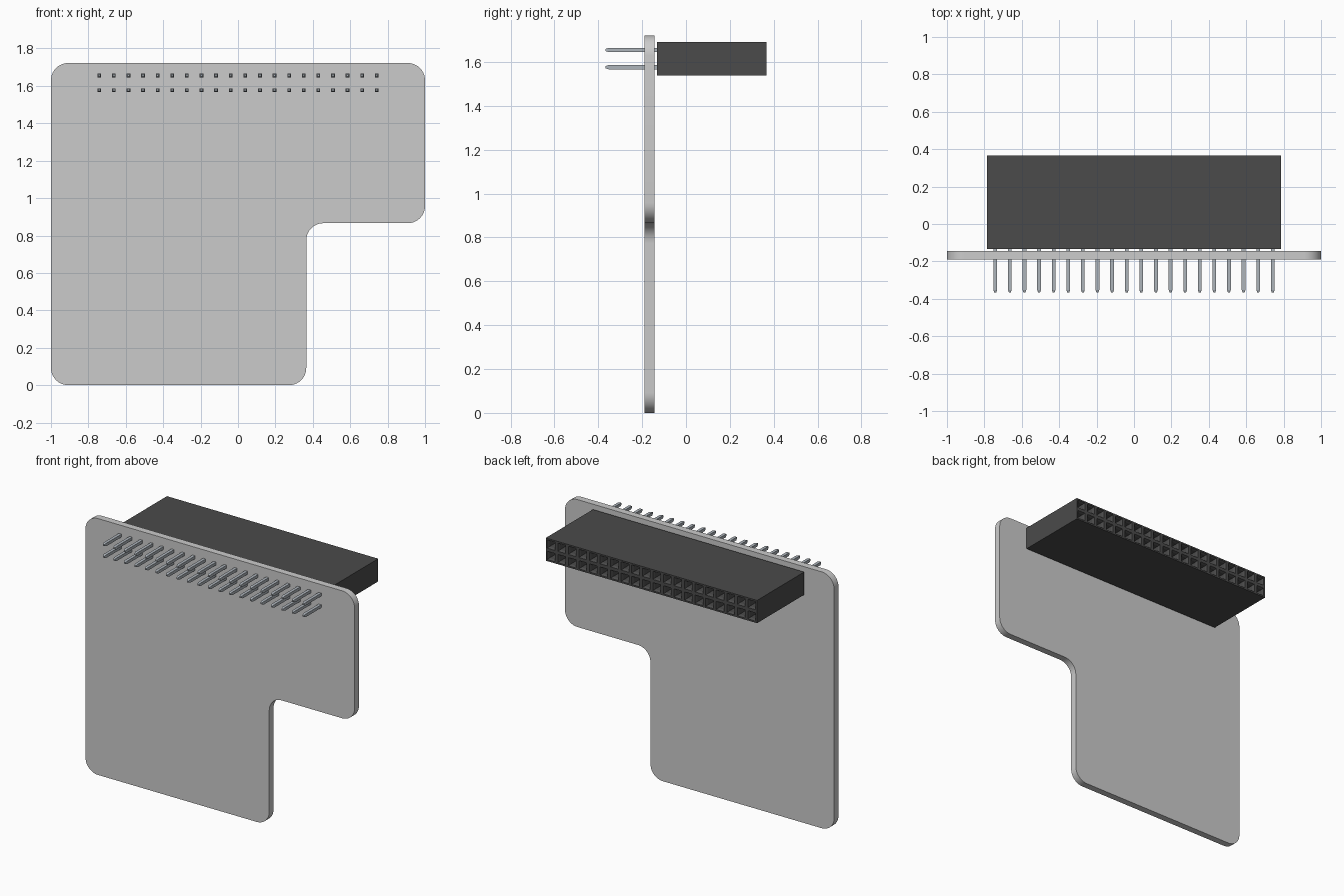
import bpy, bmesh, math
from mathutils import Vector, Matrix

if "Cube" in bpy.data.objects:
    bpy.data.objects.remove(bpy.data.objects["Cube"])

PITCH = 0.0781
ROW_Z = 1.616          # centre height of the connector
HEADER_W, HEADER_H = 1.57, 0.153
HEADER_Y0, HEADER_Y1 = -0.133, 0.367


def material(name, rgb):
    m = bpy.data.materials.new(name)
    m.diffuse_color = (*rgb, 1)
    m.use_nodes = True
    m.node_tree.nodes["Principled BSDF"].inputs["Base Color"].default_value = m.diffuse_color
    return m


def finish(bm, name, mat=None):
    bmesh.ops.recalc_face_normals(bm, faces=bm.faces)
    mesh = bpy.data.meshes.new(name)
    bm.to_mesh(mesh)
    bm.free()
    ob = bpy.data.objects.new(name, mesh)
    bpy.context.collection.objects.link(ob)
    if mat:
        mesh.materials.append(mat)
    return ob


def rounded(corners, r, steps=10):
    pts = []
    for i, p in enumerate(corners):
        p = Vector(p)
        a = (Vector(corners[i - 1]) - p).normalized()
        b = (Vector(corners[(i + 1) % len(corners)]) - p).normalized()
        c = p + r * (a + b)
        for k in range(steps + 1):
            t = math.pi / 2 * k / steps
            pts.append(c - r * (b * math.cos(t) + a * math.sin(t)))
    return pts


# circuit board: L-shaped plate with rounded corners
outline = rounded([(-1, 0), (0.365, 0), (0.365, 0.866), (1, 0.866),
                   (1, 1.722), (-1, 1.722)], 0.092)
bm = bmesh.new()
face = bm.faces.new([bm.verts.new((p.x, -0.19, p.y)) for p in outline])
ext = bmesh.ops.extrude_face_region(bm, geom=[face], use_keep_orig=True)
bmesh.ops.translate(bm, vec=(0, 0.046, 0),
                    verts=[g for g in ext["geom"] if isinstance(g, bmesh.types.BMVert)])
board = finish(bm, "board")
bpy.context.view_layer.objects.active = board
board.select_set(True)
bpy.ops.object.shade_smooth_by_angle(angle=math.radians(30))

# connector housing: block whose back face is a grid of sockets
bm = bmesh.new()
bmesh.ops.create_grid(bm, x_segments=20, y_segments=2, size=0.5)
place = (Matrix.Translation((0, HEADER_Y1, ROW_Z))
         @ Matrix.Rotation(-math.pi / 2, 4, 'X')
         @ Matrix.Diagonal((HEADER_W, HEADER_H, 1, 1)))
bmesh.ops.transform(bm, matrix=place, verts=bm.verts)
cells = list(bm.faces)
rim = [e for e in bm.edges if e.is_boundary]
ext = bmesh.ops.extrude_edge_only(bm, edges=rim)["geom"]
bmesh.ops.translate(bm, vec=(0, HEADER_Y0 - HEADER_Y1, 0),
                    verts=[g for g in ext if isinstance(g, bmesh.types.BMVert)])
bmesh.ops.holes_fill(bm, edges=[e for e in bm.edges if e.is_boundary], sides=0)
bmesh.ops.recalc_face_normals(bm, faces=bm.faces)
# flat rim, funnel mouth, then straight hole
for thickness, depth in ((0.015, 0), (0.009, -0.015), (0.0005, -0.28)):
    bmesh.ops.inset_individual(bm, faces=cells, thickness=thickness, depth=depth)
finish(bm, "connector_housing", material("black plastic", (0.07, 0.07, 0.07)))

# pins: one square pin with a tapered tip, repeated 20 x 2
bm = bmesh.new()
prev = None
for y, h in ((-0.367, 0.005), (-0.352, 0.01), (-0.12, 0.01)):
    ring = [bm.verts.new((sx * h, y, sz * h))
            for sx, sz in ((-1, -1), (1, -1), (1, 1), (-1, 1))]
    if prev:
        for i in range(4):
            j = (i + 1) % 4
            bm.faces.new((prev[i], prev[j], ring[j], ring[i]))
    else:
        bm.faces.new(ring)
    prev = ring
bm.faces.new(prev)
pins = finish(bm, "pins", material("pin metal", (0.42, 0.46, 0.5)))
pins.location = (-9.5 * PITCH, 0, ROW_Z - PITCH / 2)
for label, count, offset in (("columns", 20, (PITCH, 0, 0)), ("rows", 2, (0, 0, PITCH))):
    mod = pins.modifiers.new(label, 'ARRAY')
    mod.count = count
    mod.use_relative_offset = False
    mod.use_constant_offset = True
    mod.constant_offset_displace = offset
